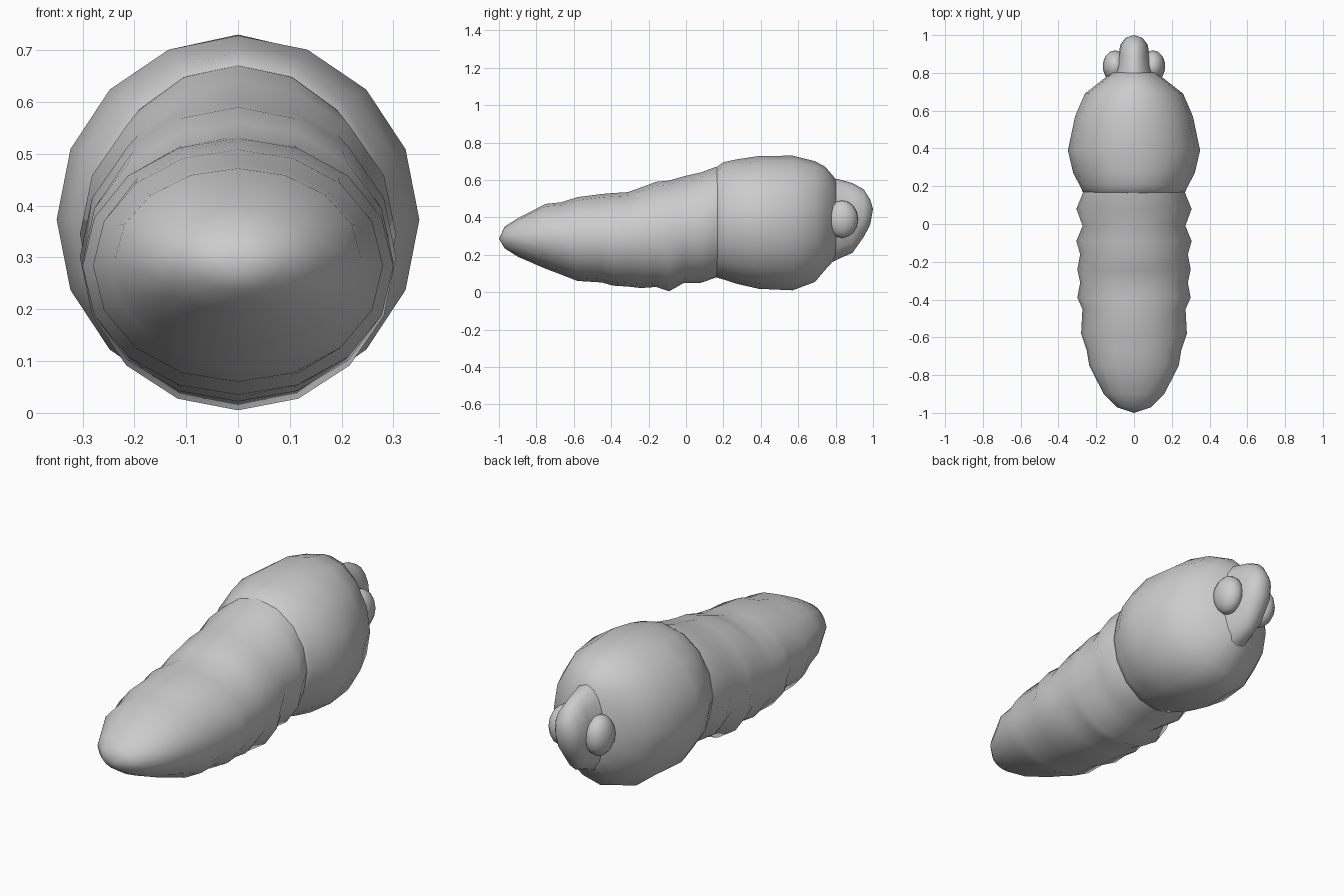
import bpy, bmesh
from math import sin, cos, tau


def loft(name, sections, start, end, sides=16):
    """Skin oval rings (y, half width, bottom z, top z) closed by two end points (y, z)."""
    bm = bmesh.new()
    rings = []
    for y, w, lo, hi in sections:
        mid, half = (lo + hi) / 2, (hi - lo) / 2
        rings.append([bm.verts.new((w * sin(tau * i / sides), y, mid + half * cos(tau * i / sides)))
                      for i in range(sides)])
    tips = [bm.verts.new((0, y, z)) for y, z in (start, end)]
    for i in range(sides):
        j = (i + 1) % sides
        for a, b in zip(rings, rings[1:]):
            bm.faces.new((a[i], a[j], b[j], b[i]))
        bm.faces.new((tips[0], rings[0][j], rings[0][i]))
        bm.faces.new((tips[1], rings[-1][i], rings[-1][j]))
    bmesh.ops.recalc_face_normals(bm, faces=bm.faces)
    for f in bm.faces:
        f.smooth = True
    mesh = bpy.data.meshes.new(name)
    bm.to_mesh(mesh)
    bm.free()
    ob = bpy.data.objects.new(name, mesh)
    bpy.context.collection.objects.link(ob)
    return ob


# Ridged, tapering abdomen
loft("abdomen", [
    (-0.97, 0.09, 0.235, 0.35), (-0.90, 0.16, 0.19, 0.395), (-0.75, 0.237, 0.125, 0.472),
    (-0.67, 0.25, 0.095, 0.48), (-0.58, 0.28, 0.06, 0.508), (-0.45, 0.273, 0.052, 0.525),
    (-0.39, 0.30, 0.035, 0.53), (-0.31, 0.285, 0.03, 0.535), (-0.24, 0.30, 0.022, 0.56),
    (-0.16, 0.285, 0.028, 0.59), (-0.09, 0.305, 0.005, 0.597), (-0.01, 0.272, 0.05, 0.62),
    (0.08, 0.305, 0.05, 0.64), (0.16, 0.272, 0.078, 0.67), (0.24, 0.26, 0.09, 0.68),
], (-1.0, 0.285), (0.3, 0.38))

# Swollen thorax
loft("thorax", [
    (0.15, 0.262, 0.082, 0.66), (0.20, 0.285, 0.068, 0.695), (0.27, 0.322, 0.045, 0.71),
    (0.39, 0.35, 0.018, 0.728), (0.57, 0.312, 0.01, 0.73), (0.69, 0.26, 0.055, 0.70),
    (0.745, 0.19, 0.12, 0.67), (0.80, 0.12, 0.18, 0.605),
], (0.10, 0.37), (0.83, 0.39))

# Narrow upright head
loft("head", [
    (0.70, 0.13, 0.13, 0.62), (0.78, 0.115, 0.16, 0.61), (0.82, 0.095, 0.18, 0.603),
    (0.89, 0.083, 0.21, 0.583), (0.95, 0.072, 0.295, 0.55), (0.985, 0.045, 0.36, 0.495),
], (0.65, 0.38), (1.0, 0.445))

# Bulging eyes
for side, label in ((-1, "left"), (1, "right")):
    bpy.ops.mesh.primitive_uv_sphere_add(segments=14, ring_count=8, radius=1,
                                         location=(side * 0.1, 0.835, 0.39))
    eye = bpy.context.object
    eye.name = label + "_eye"
    eye.scale = (0.066, 0.085, 0.1)
    bpy.ops.object.shade_smooth()
